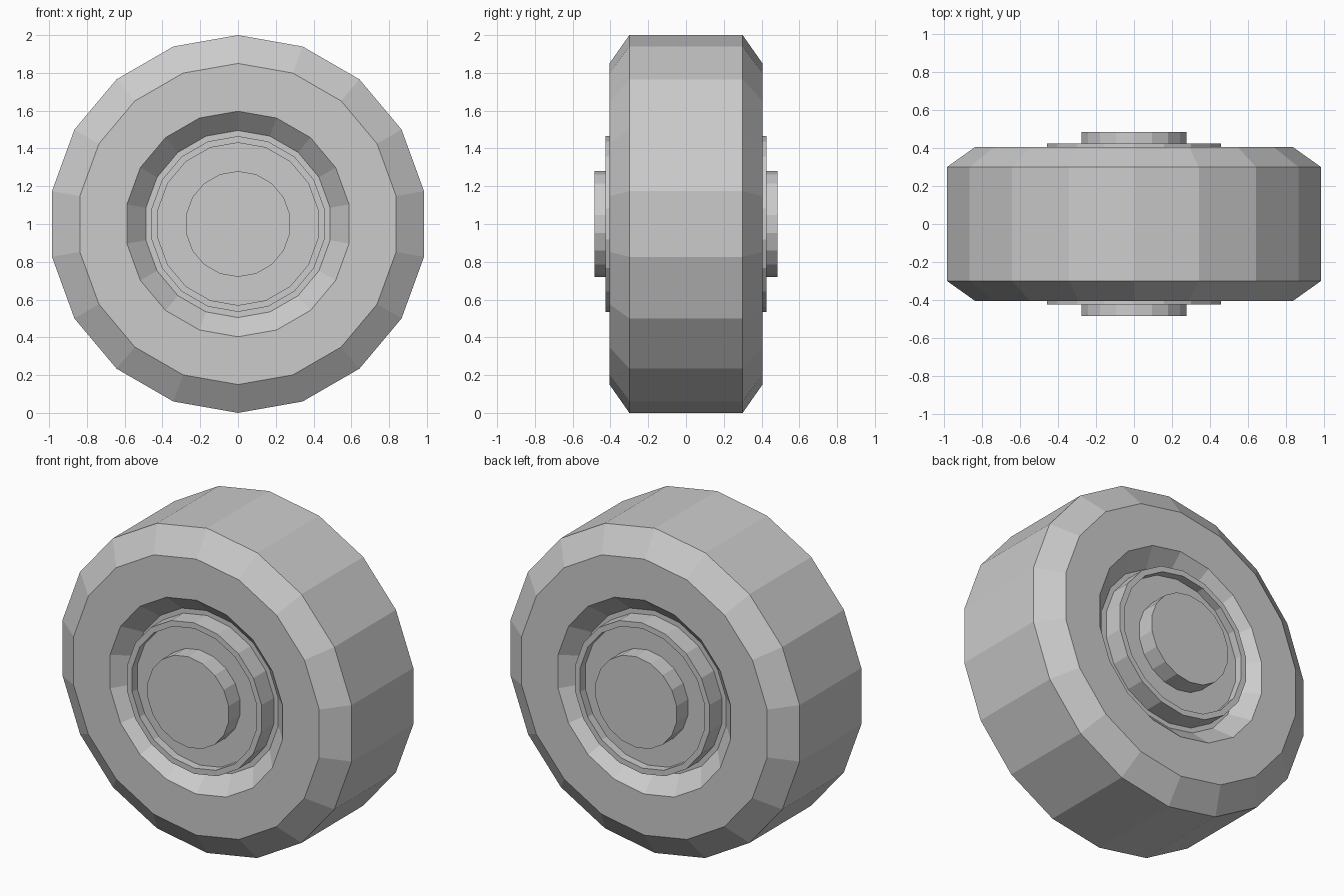
import bpy, bmesh
from math import sin, cos, pi

if "Cube" in bpy.data.objects:
    bpy.data.objects.remove(bpy.data.objects["Cube"])

SIDES = 18
CENTRE_Z = 1.0


def lathe(name, half):
    """Spin a mirrored (radius, y) half profile around the axle, one face per segment."""
    # Half profile runs from the axle side outward on the front; mirror it to the back
    profile = [(r, -y) for r, y in half] + [(r, y) for r, y in reversed(half)]
    bm = bmesh.new()
    rings = []
    for r, y in profile:
        rings.append([bm.verts.new((r * sin(2 * pi * i / SIDES), y,
                                    CENTRE_Z + r * cos(2 * pi * i / SIDES)))
                      for i in range(SIDES)])
    # Flat end discs
    bm.faces.new(rings[0])
    bm.faces.new(rings[-1])
    for a, b in zip(rings, rings[1:]):
        for i in range(SIDES):
            j = (i + 1) % SIDES
            bm.faces.new((a[i], a[j], b[j], b[i]))
    bmesh.ops.recalc_face_normals(bm, faces=bm.faces)
    mesh = bpy.data.meshes.new(name)
    bm.to_mesh(mesh)
    bm.free()
    obj = bpy.data.objects.new(name, mesh)
    bpy.context.collection.objects.link(obj)
    return obj


# Tyre with bevelled shoulders, and sidewalls sloping in to a sunken rim seat
lathe("tyre", [(0.46, 0.305), (0.495, 0.305), (0.597, 0.405), (0.85, 0.405), (1.0, 0.30)])

# Rim with a raised lip, and a hub cap standing out of the recessed disc
lathe("rim_and_hub", [(0.28, 0.485), (0.28, 0.375), (0.43, 0.375),
                      (0.43, 0.425), (0.465, 0.425), (0.465, 0.305)])
